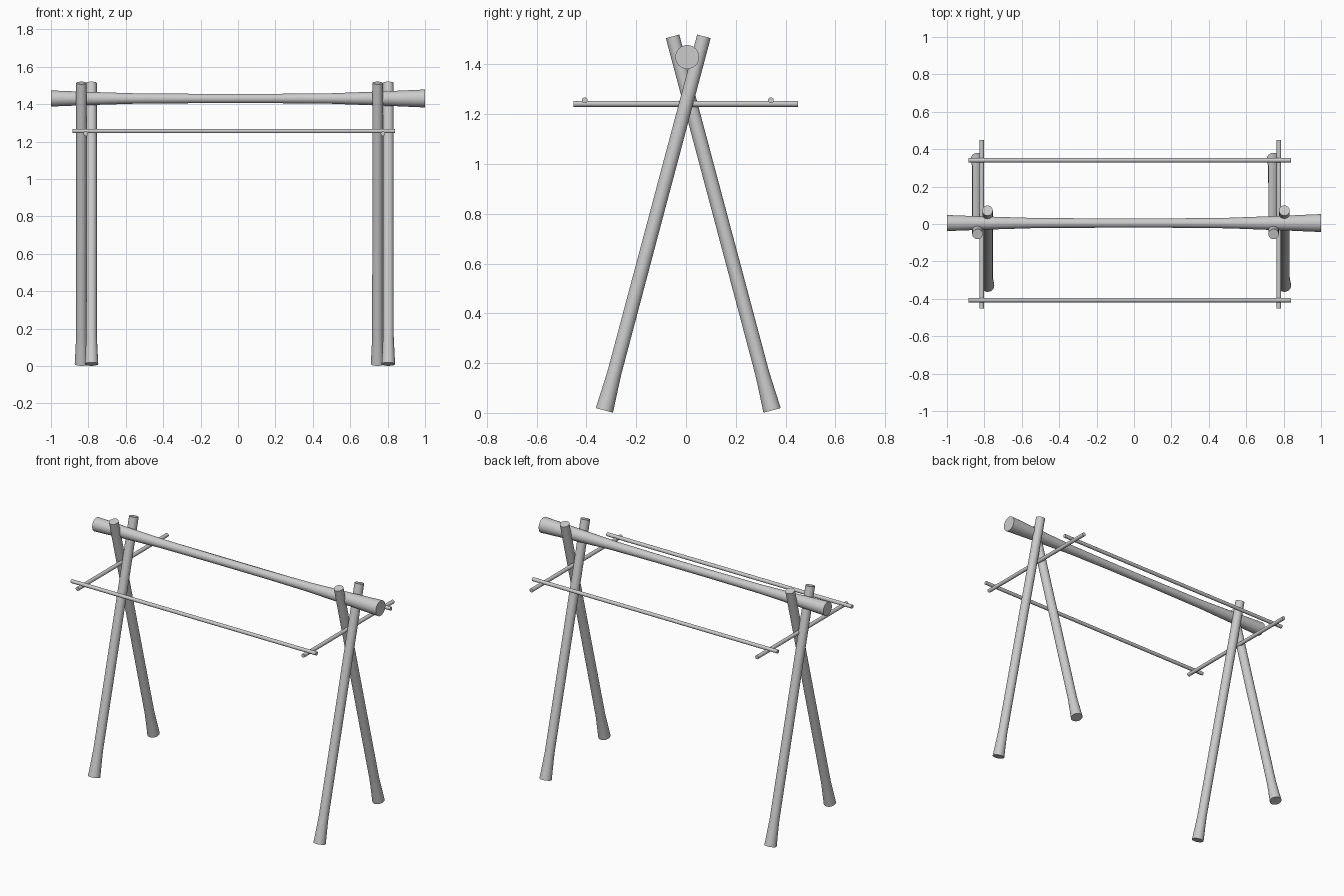
import bpy, bmesh, math
from mathutils import Vector

if "Cube" in bpy.data.objects:
    bpy.data.objects.remove(bpy.data.objects["Cube"])

SIDES = 32


def pole(name, start, end, profile):
    """Round capped pole from start to end; profile is (fraction, radius) pairs."""
    start, end = Vector(start), Vector(end)
    rot = (end - start).to_track_quat('Z', 'Y')
    bm = bmesh.new()
    rings = []
    for t, r in profile:
        centre = start.lerp(end, t)
        rings.append([bm.verts.new(centre + rot @ Vector((r * math.cos(a), r * math.sin(a), 0)))
                      for a in (2 * math.pi * i / SIDES for i in range(SIDES))])
    for lo, hi in zip(rings, rings[1:]):
        for i in range(SIDES):
            j = (i + 1) % SIDES
            bm.faces.new((lo[i], lo[j], hi[j], hi[i]))
    bm.faces.new(rings[0][::-1])
    bm.faces.new(rings[-1])
    mesh = bpy.data.meshes.new(name)
    bm.to_mesh(mesh)
    bm.free()
    obj = bpy.data.objects.new(name, mesh)
    bpy.context.collection.objects.link(obj)
    bpy.ops.object.select_all(action='DESELECT')
    obj.select_set(True)
    bpy.context.view_layer.objects.active = obj
    bpy.ops.object.shade_smooth_by_angle(angle=math.radians(35))
    return obj


# Top beam, thicker towards both ends
pole("top_beam", (-1, 0.005, 1.43), (1, 0.005, 1.43),
     [(0, 0.043), (0.09, 0.036), (0.235, 0.027), (0.4, 0.025),
      (0.6, 0.025), (0.75, 0.028), (0.91, 0.040), (1, 0.048)])

# Crossed leg pairs with flared feet
leg_profile = [(0, 0.036), (0.05, 0.032), (0.1, 0.0285), (0.5, 0.028), (1, 0.028)]
for side, front_x, back_x in (("left", -0.783, -0.837), ("right", 0.804, 0.746)):
    pole(f"front_leg_{side}", (front_x, -0.328, 0.01), (front_x, 0.072, 1.513), leg_profile)
    pole(f"back_leg_{side}", (back_x, 0.346, 0.01), (back_x, -0.054, 1.513), leg_profile)

# Cross rods resting in the leg crossings
rod = [(0, 0.012), (1, 0.012)]
for side, x in (("left", -0.814), ("right", 0.775)):
    pole(f"cross_rod_{side}", (x, -0.452, 1.242), (x, 0.45, 1.242), rod)

# Long rods laid across the cross rods
for side, y in (("front", -0.407), ("back", 0.341)):
    pole(f"long_rod_{side}", (-0.886, y, 1.256), (0.839, y, 1.256), [(0, 0.0115), (1, 0.0115)])
